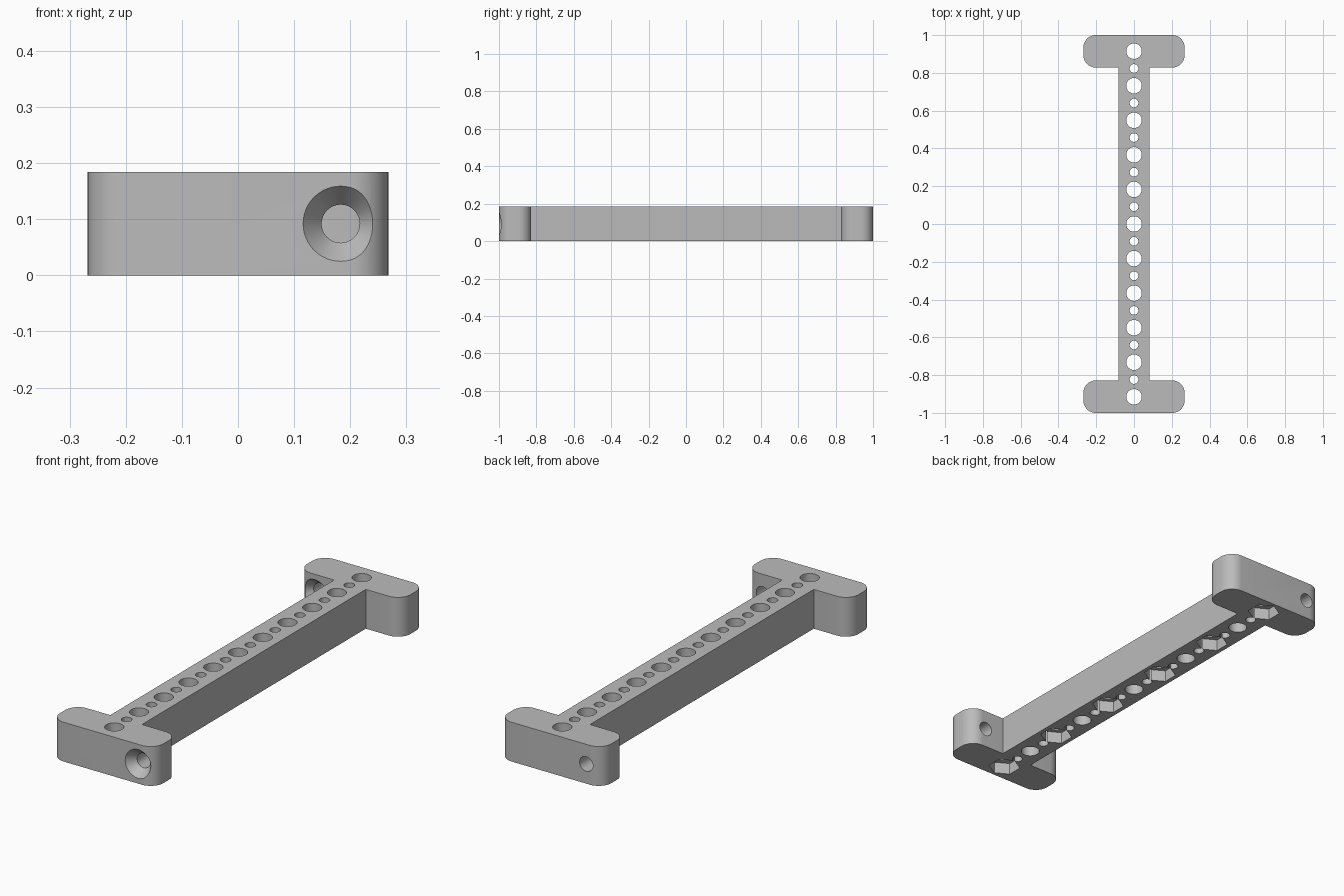
import bpy, bmesh
from math import pi, sin, cos
from mathutils import Matrix, Vector

cube = bpy.data.objects.get("Cube")
if cube:
    bpy.data.objects.remove(cube, do_unlink=True)

HEIGHT = 0.184
HALF_BAR = 0.082       # half width of the connecting bar
HALF_END = 0.268       # half width of the end blocks
INNER_Y = 0.828        # inner face of each end block
FILLET = 0.066
PITCH = 0.183          # spacing of the large holes
SEGMENTS = 48

grey = bpy.data.materials.new("light_grey")
grey.use_nodes = True
colour = (0.5, 0.5, 0.5, 1)
grey.diffuse_color = colour
grey.node_tree.nodes["Principled BSDF"].inputs["Base Color"].default_value = colour


def make_object(name, bm):
    bmesh.ops.recalc_face_normals(bm, faces=bm.faces)
    mesh = bpy.data.meshes.new(name)
    bm.to_mesh(mesh)
    bm.free()
    mesh.materials.append(grey)
    obj = bpy.data.objects.new(name, mesh)
    bpy.context.collection.objects.link(obj)
    return obj


def add_turned(bm, rings, matrix, sides=SEGMENTS):
    """Closed solid through (radius, distance) rings along local z."""
    loops = []
    for radius, dist in rings:
        loops.append([bm.verts.new(matrix @ Vector((
            radius * cos(2 * pi * i / sides), radius * sin(2 * pi * i / sides), dist)))
            for i in range(sides)])
    for low, high in zip(loops, loops[1:]):
        for i in range(sides):
            j = (i + 1) % sides
            bm.faces.new((low[i], low[j], high[j], high[i]))
    bm.faces.new(loops[0][::-1])
    bm.faces.new(loops[-1])


def corner(cx, cy, start, steps=12):
    """Quarter-round outline points, counter-clockwise."""
    return [(cx + FILLET * cos(start + pi / 2 * i / steps),
             cy + FILLET * sin(start + pi / 2 * i / steps)) for i in range(steps + 1)]


# Bar with two rounded end blocks: half outline, turned round for the other half
half = [(HALF_BAR, INNER_Y)]
half += corner(HALF_END - FILLET, INNER_Y + FILLET, -pi / 2)
half += corner(HALF_END - FILLET, 1 - FILLET, 0)
half += corner(FILLET - HALF_END, 1 - FILLET, pi / 2)
half += corner(FILLET - HALF_END, INNER_Y + FILLET, pi)
half.append((-HALF_BAR, INNER_Y))
outline = half + [(-x, -y) for x, y in half]

bm = bmesh.new()
base = bm.faces.new([bm.verts.new((x, y, 0)) for x, y in outline])
top = bmesh.ops.extrude_face_region(bm, geom=[base])
bmesh.ops.translate(bm, vec=(0, 0, HEIGHT),
                    verts=[v for v in top["geom"] if isinstance(v, bmesh.types.BMVert)])
body = make_object("mounting_bar", bm)

# Vertical holes: large ones with small ones between
holes = bmesh.new()
for i in range(-10, 11):
    radius = 0.041 if i % 2 == 0 else 0.023
    add_turned(holes, [(radius, -0.05), (radius, HEIGHT + 0.05)],
               Matrix.Translation((0, i * PITCH / 2, 0)))

# Countersunk screw holes through the end blocks, both sunk from the front
for x, y in ((0.183, -1), (-0.183, INNER_Y)):
    place = Matrix.Translation((x, y, HEIGHT / 2)) @ Matrix.Rotation(-pi / 2, 4, "X")
    add_turned(holes, [(0.079, -0.015), (0.067, 0), (0.034, 0.041), (0.034, 0.2)], place)

# Hexagonal nut pockets under every second large hole
pockets = bmesh.new()
for i in range(-5, 6, 2):
    place = Matrix.Translation((0, i * PITCH, 0)) @ Matrix.Rotation(pi / 2, 4, "Z")
    add_turned(pockets, [(0.071, -0.05), (0.071, 0.055)], place, sides=6)

# Cut the body, then drop the cutters
bpy.context.view_layer.objects.active = body
for name, cutter_bm in (("hole_cutter", holes), ("pocket_cutter", pockets)):
    cutter = make_object(name, cutter_bm)
    cutter.hide_render = True
    mod = body.modifiers.new(name, "BOOLEAN")
    mod.operation = "DIFFERENCE"
    mod.solver = "EXACT"
    mod.object = cutter
    bpy.ops.object.modifier_apply(modifier=mod.name)
    bpy.data.objects.remove(cutter, do_unlink=True)

bpy.ops.object.select_all(action="DESELECT")
body.select_set(True)
bpy.ops.object.shade_smooth_by_angle(angle=pi / 6)
